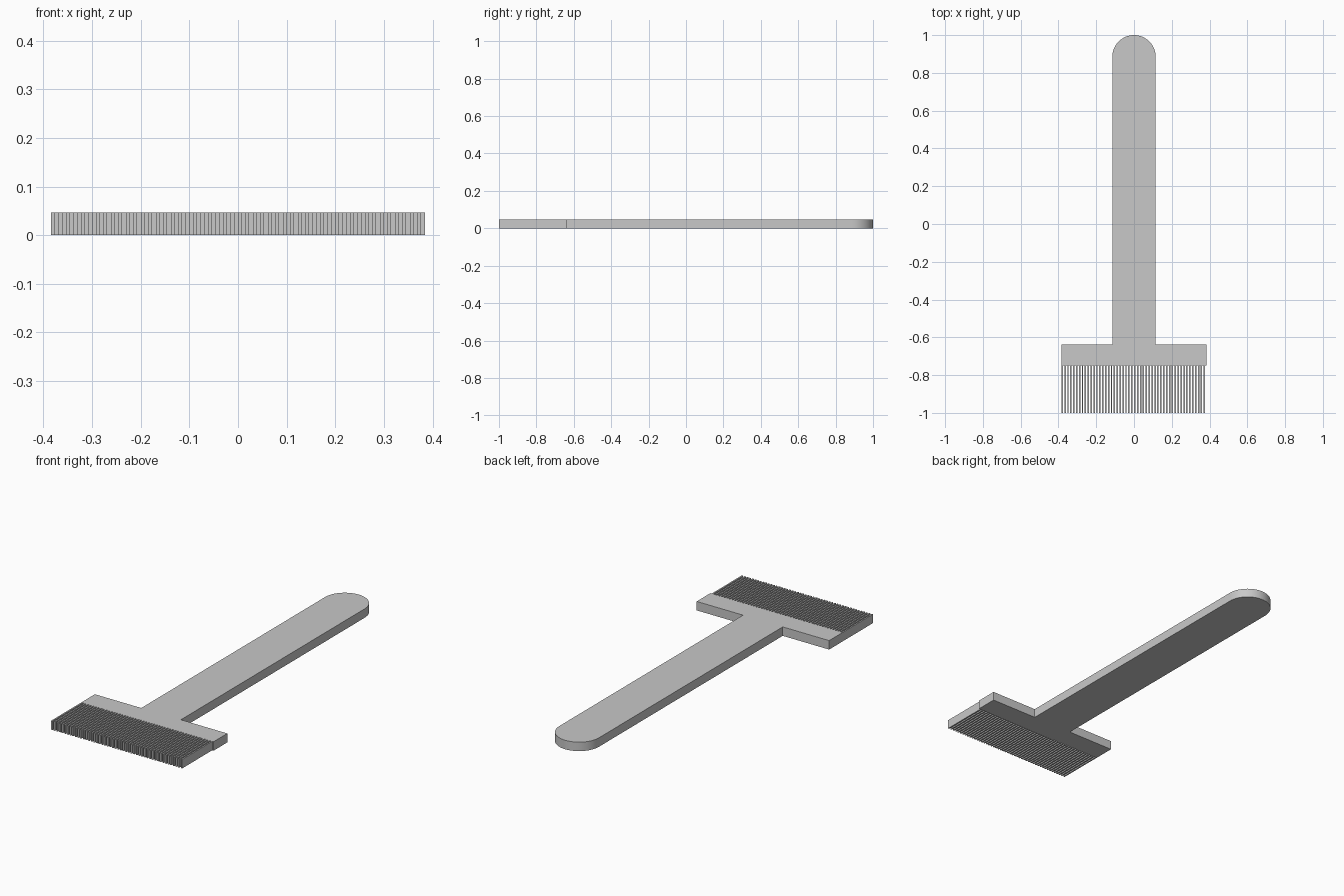
import bpy, bmesh, math

cube = bpy.data.objects.get("Cube")
if cube:
    bpy.data.objects.remove(cube, do_unlink=True)

THICK = 0.047
HALF_HEAD, HALF_GRIP = 0.384, 0.115
BAR_FRONT, BAR_BACK = -0.75, -0.637
TEETH = 50
PITCH = 2 * HALF_HEAD / TEETH

grey = bpy.data.materials.new("plain grey")
grey.use_nodes = True
colour = (0.58, 0.58, 0.58, 1)
grey.diffuse_color = colour
grey.node_tree.nodes["Principled BSDF"].inputs["Base Color"].default_value = colour


def slab(name, outline):
    """Extrude a flat outline up from the ground."""
    bm = bmesh.new()
    face = bm.faces.new([bm.verts.new((x, y, 0)) for x, y in outline])
    top = bmesh.ops.extrude_face_region(bm, geom=[face])["geom"]
    verts = [v for v in top if isinstance(v, bmesh.types.BMVert)]
    bmesh.ops.translate(bm, verts=verts, vec=(0, 0, THICK))
    bmesh.ops.recalc_face_normals(bm, faces=bm.faces)
    mesh = bpy.data.meshes.new(name)
    bm.to_mesh(mesh)
    bm.free()
    mesh.materials.append(grey)
    obj = bpy.data.objects.new(name, mesh)
    bpy.context.collection.objects.link(obj)
    return obj


# T-shaped body: crossbar and handle with a rounded end
steps = 32
arc = [(HALF_GRIP * math.cos(math.pi * i / steps),
        1 - HALF_GRIP + HALF_GRIP * math.sin(math.pi * i / steps))
       for i in range(steps + 1)]
body = slab("handle_and_crossbar",
            [(-HALF_HEAD, BAR_FRONT), (HALF_HEAD, BAR_FRONT),
             (HALF_HEAD, BAR_BACK), (HALF_GRIP, BAR_BACK)] + arc +
            [(-HALF_GRIP, BAR_BACK), (-HALF_HEAD, BAR_BACK)])
bpy.context.view_layer.objects.active = body
body.select_set(True)
bpy.ops.object.shade_smooth_by_angle(angle=math.radians(30))

# Row of fine teeth, starting flush with the right end of the crossbar
x0, x1 = -HALF_HEAD, -HALF_HEAD + PITCH / 2
teeth = slab("comb_teeth", [(x0, -1), (x1, -1), (x1, BAR_FRONT), (x0, BAR_FRONT)])
row = teeth.modifiers.new("tooth row", "ARRAY")
row.count = TEETH
row.use_relative_offset = False
row.use_constant_offset = True
row.constant_offset_displace = (PITCH, 0, 0)
